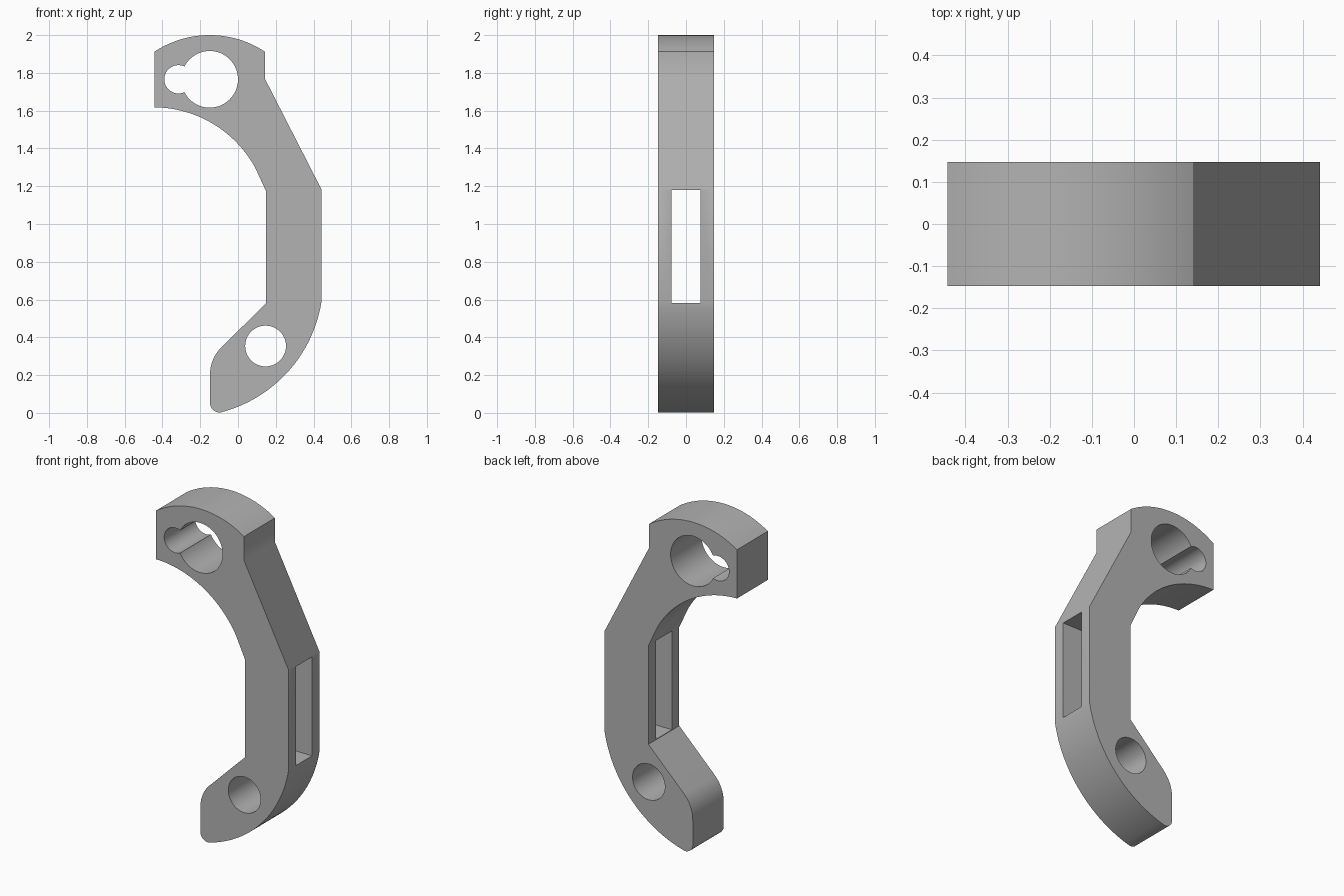
import bpy, bmesh, math
from mathutils import Vector

cube = bpy.data.objects.get("Cube")
if cube:
    bpy.data.objects.remove(cube, do_unlink=True)

HALF_DEPTH = 0.147

grey = bpy.data.materials.new("plain grey")
grey.use_nodes = True
grey.diffuse_color = (0.45, 0.45, 0.45, 1)
grey.node_tree.nodes["Principled BSDF"].inputs["Base Color"].default_value = grey.diffuse_color


def arc(start, mid, end, steps):
    """Points on the circle through three points, from start to end."""
    a, b, c = Vector(start), Vector(mid), Vector(end)
    u, v = b - a, c - a
    d = 2 * u.cross(v)
    centre = a + Vector((v.y * u.dot(u) - u.y * v.dot(v),
                         u.x * v.dot(v) - v.x * u.dot(u))) / d
    r = a - centre
    turn = math.atan2(r.cross(c - centre), r.dot(c - centre))
    points = []
    for i in range(steps + 1):
        t = turn * i / steps
        points.append((centre.x + r.x * math.cos(t) - r.y * math.sin(t),
                       centre.y + r.x * math.sin(t) + r.y * math.cos(t)))
    return points


def circle(x, z, radius, steps=48):
    angles = [2 * math.pi * i / steps for i in range(steps)]
    return [(x + radius * math.cos(t), z + radius * math.sin(t)) for t in angles]


def extrude(name, outline, half_depth):
    """Solid made by extruding an x-z outline along y."""
    bm = bmesh.new()
    face = bm.faces.new([bm.verts.new((x, -half_depth, z)) for x, z in outline])
    moved = bmesh.ops.extrude_face_region(bm, geom=[face])["geom"]
    bmesh.ops.translate(bm, vec=(0, 2 * half_depth, 0),
                        verts=[g for g in moved if isinstance(g, bmesh.types.BMVert)])
    bmesh.ops.recalc_face_normals(bm, faces=bm.faces)
    mesh = bpy.data.meshes.new(name)
    bm.to_mesh(mesh)
    bm.free()
    mesh.materials.append(grey)
    obj = bpy.data.objects.new(name, mesh)
    bpy.context.collection.objects.link(obj)
    return obj


# Curved lever body, clockwise from the upper left corner
outline = arc((-0.443, 1.912), (-0.15, 2.0), (0.143, 1.912), 24)
outline += [(0.143, 1.768), (0.441, 1.185)]
outline += arc((0.441, 0.583), (0.262, 0.215), (-0.09, 0.003), 32)
outline += arc((-0.102, 0.002), (-0.135, 0.018), (-0.148, 0.058), 8)
outline += arc((-0.148, 0.2), (-0.133, 0.28), (-0.09, 0.345), 10)
outline += [(0.148, 0.58), (0.148, 1.175)]
outline += arc((0.09, 1.3), (-0.132, 1.53), (-0.443, 1.618), 28)
body = extrude("lever_body", outline, HALF_DEPTH)

# Pivot holes through the body and the slot through the straight grip
cutters = [
    extrude("large_hole_cutter", circle(-0.15, 1.766, 0.15, 64), 0.3),
    extrude("side_hole_cutter", circle(-0.315, 1.766, 0.075), 0.3),
    extrude("lower_hole_cutter", circle(0.146, 0.354, 0.108), 0.3),
    extrude("slot_cutter", [(0.05, 0.583), (0.6, 0.583), (0.6, 1.18), (0.05, 1.18)], 0.077),
]
bpy.ops.object.select_all(action="DESELECT")
body.select_set(True)
bpy.context.view_layer.objects.active = body
for cutter in cutters:
    cutter.hide_render = True
    mod = body.modifiers.new(cutter.name, "BOOLEAN")
    mod.operation = "DIFFERENCE"
    mod.solver = "EXACT"
    mod.object = cutter
    bpy.ops.object.modifier_apply(modifier=mod.name)
    bpy.data.objects.remove(cutter, do_unlink=True)

bpy.ops.object.shade_smooth_by_angle(angle=math.radians(30))
